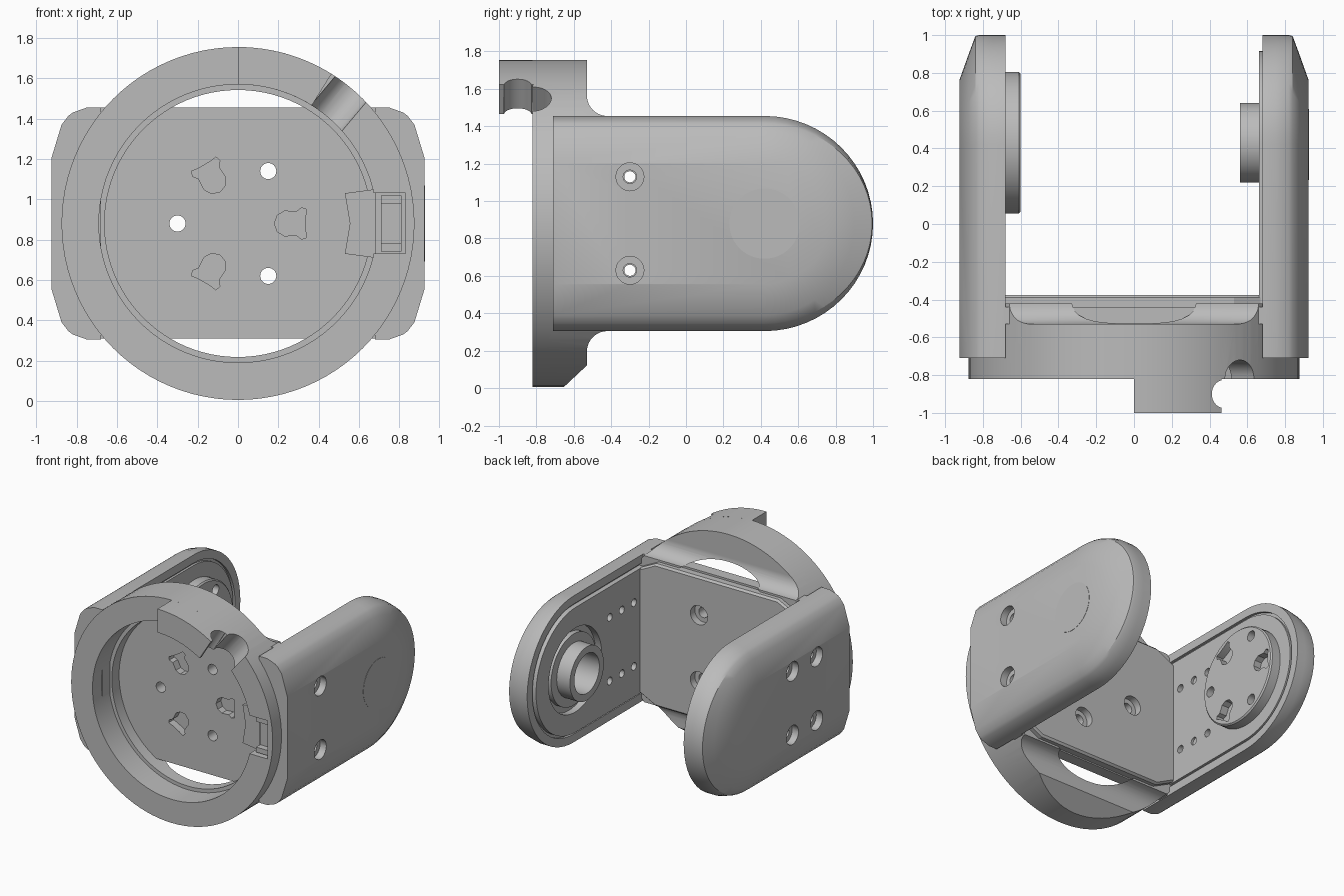
import bpy, bmesh
from math import sin, cos, pi, radians

if "Cube" in bpy.data.objects:
    bpy.data.objects.remove(bpy.data.objects["Cube"])

GREY = (0.5, 0.5, 0.5, 1)
grey = bpy.data.materials.new("plain_grey")
grey.use_nodes = True
grey.diffuse_color = GREY
grey.node_tree.nodes["Principled BSDF"].inputs["Base Color"].default_value = GREY

MID = 0.88      # height of the ring axis
PIVOT = 0.43    # distance of the arm pivot along y


def loft(name, rings):
    """Closed solid through matching rings of points."""
    bm = bmesh.new()
    loops = [[bm.verts.new(p) for p in ring] for ring in rings]
    n = len(loops[0])
    for a, b in zip(loops, loops[1:]):
        for i in range(n):
            j = (i + 1) % n
            bm.faces.new((a[i], a[j], b[j], b[i]))
    bm.faces.new(loops[0])
    bm.faces.new(loops[-1])
    bmesh.ops.recalc_face_normals(bm, faces=bm.faces)
    mesh = bpy.data.meshes.new(name)
    bm.to_mesh(mesh)
    bm.free()
    mesh.materials.append(grey)
    obj = bpy.data.objects.new(name, mesh)
    bpy.context.collection.objects.link(obj)
    return obj


def prism(name, pts, axis, a, b):
    """Extrude (x, z) points along y, or (y, z) points along x."""
    def place(t):
        return [(t, u, v) if axis == "x" else (u, t, v) for u, v in pts]
    return loft(name, [place(a), place(b)])


def circle(cu, r, n=64, cv=MID):
    return [(cu + r * cos(2 * pi * i / n), cv + r * sin(2 * pi * i / n)) for i in range(n)]


def rect(u0, u1, v0, v1):
    return [(u0, v0), (u1, v0), (u1, v1), (u0, v1)]


def stadium(start, inset_z, inset_y, n=32):
    """Arm outline in (y, z): straight at the ring, round at the far end."""
    h, e = 0.575 - inset_z, 0.58 - inset_y
    arc = [(0.42 + e * cos(a), MID + h * sin(a))
           for a in (pi * i / n - pi / 2 for i in range(n + 1))]
    return [(start, MID - h)] + arc + [(start, MID + h)]


def cut(obj, cutters):
    for c in cutters:
        mod = obj.modifiers.new("cut", "BOOLEAN")
        mod.operation, mod.solver, mod.object = "DIFFERENCE", "EXACT", c
    deps = bpy.context.evaluated_depsgraph_get()
    mesh = bpy.data.meshes.new_from_object(obj.evaluated_get(deps))
    obj.modifiers.clear()
    obj.data = mesh
    for c in cutters:
        bpy.data.objects.remove(c)


def at_angle(cu, r, deg):
    return cu + r * cos(radians(deg)), MID + r * sin(radians(deg))


def bell(cu, deg):
    """Bell-shaped key pocket pointing away from the centre."""
    half = [(-.1, 0), (-.085, .04), (-.05, .062), (.01, .058),
            (.035, .078), (.06, .07), (.055, .035)]
    pts = half + [(u, -v) for u, v in half[:0:-1]]
    c, s = cos(radians(deg)), sin(radians(deg))
    return [(cu + (0.28 + u) * c - v * s, MID + (0.28 + u) * s + v * c) for u, v in pts]


def radial_rod(deg, y, r):
    """Round cutter running outward from the ring axis."""
    c, s = cos(radians(deg)), sin(radians(deg))
    return loft("cutter", [[(d * c - u * s, y + v, MID + d * s + u * c)
                            for u, v in circle(0, r, 32, 0)] for d in (0.5, 1.1)])


# Ring, flared into the arms at the back
ring = prism("ring", circle(0, 0.875, 96), "y", -0.82, -0.42)
flare = [(-0.42 + 0.11 * cos(a), 1.565 + 0.11 * sin(a))
         for a in (pi + pi / 2 * i / 10 for i in range(11))]
above = [(-0.53, 2)] + flare + [(0, 1.455), (0, 2)]
cut(ring, [
    prism("cutter", circle(0, 0.69, 96), "y", -1, -0.62),
    prism("cutter", circle(0, 0.662, 96), "y", -0.7, 0),
    prism("cutter", above, "x", -1, 1),
    prism("cutter", [(y, 2 * MID - z) for y, z in above], "x", -1, 1),
    prism("cutter", [(-0.67, -0.01), (-0.51, 0.14), (-0.51, -0.01)], "x", -1, 1),
    prism("cutter", rect(0.6, 0.83, 0.73, 1.03), "y", -1, -0.7),
    radial_rod(50, -0.82, 0.1),
])

# Hooked tab on the ring front
angles = [58 + 32 * i / 12 for i in range(13)]
tab = prism("hook_tab", [at_angle(0, 0.875, a) for a in angles]
            + [at_angle(0, 0.69, a) for a in reversed(angles)], "y", -1, -0.815)
cut(tab, [radial_rod(57, -0.9, 0.075)])

# Latch beside the bore
latch = prism("latch_block", rect(0.71, 0.81, 0.74, 1.02), "y", -0.79, -0.69)
cut(latch, [prism("cutter", rect(0.7, 0.82, 0.78, 0.98), "y", -0.85, -0.74)])
prism("latch_tongue", [(0.53, 1.03), (0.68, 1.05), (0.68, 0.71), (0.53, 0.73), (0.555, MID)],
      "y", -0.7, -0.5)

# Back plate with stepped rear panel
plate = prism("back_plate", rect(-0.69, 0.69, 0.31, 1.455), "y", -0.53, -0.44)
panel = []
for y, d in ((-0.46, 0), (-0.39, 0), (-0.375, 0.015)):
    x, h = 0.69, 0.56 - d
    panel.append([(px, y, MID + pz) for px, pz in
                  ((-x, 0.48 - d), (-0.53, h), (0.53, h), (x, 0.48 - d),
                   (x, d - 0.48), (0.53, -h), (-0.53, -h), (-x, d - 0.48))])
rear = loft("rear_panel", panel)


def plate_holes():
    out = []
    for deg in (60, 180, 300):
        u, v = at_angle(0, 0.3, deg)
        out += [prism("cutter", circle(u, 0.04, 24, v), "y", -1, 0),
                prism("cutter", circle(u, 0.075, 24, v), "y", -0.43, 0)]
    return out


cut(plate, plate_holes()
    + [prism("cutter", bell(0, d), "y", -0.6, -0.47) for d in (0, 120, 240)])
cut(rear, plate_holes())

# Arms: rounded slabs with sloped outer borders
for side, s in (("left", 1), ("right", -1)):
    layers = ((0.68, 0, 0), (0.75, 0, 0), (0.82, 0.025, 0), (0.84, 0.04, 0.005),
              (0.875, 0.085, 0.1), (0.925, 0.25, 0.24))
    arm = loft(side + "_arm", [[(s * x, y, z) for y, z in stadium(-0.71, iz, iy)]
                               for x, iz, iy in layers])
    face = 0.662 if s > 0 else 0.682
    inner = prism(side + "_inner_panel", stadium(-0.45, 0.085, 0.085), "x", s * face, s * 0.71)

    def screw_holes(r, a, b, ys):
        return [prism("cutter", circle(y, r, 20, MID + dz), "x", s * a, s * b)
                for y in ys for dz in (-0.25, 0.25)]

    outer_ys = (-0.3,) if s > 0 else (-0.3, 0)
    arm_cuts = [prism("cutter", stadium(-0.45, 0.065, 0.065), "x", s * 0.6, s * 0.7)]
    arm_cuts += screw_holes(0.036, 0.6, 1, outer_ys) + screw_holes(0.075, 0.87, 1, outer_ys)
    panel_cuts = screw_holes(0.03, 0.6, 0.8, (-0.3, -0.15, 0))
    if s > 0:
        arm_cuts += [prism("cutter", circle(PIVOT, 0.33), "x", 0.6, 0.715),
                     prism("cutter", circle(PIVOT, 0.155), "x", 0.6, 0.8)]
        panel_cuts.append(prism("cutter", circle(PIVOT, 0.33), "x", 0.6, 0.8))
    cut(arm, arm_cuts)
    cut(inner, panel_cuts)

# Hollow pivot boss on the left arm, and its flush outer cap
for name, r, x in (("pivot_collar", 0.28, 0.675), ("pivot_boss", 0.21, 0.56)):
    boss = prism(name, circle(PIVOT, r), "x", x, 0.73)
    cut(boss, [prism("cutter", circle(PIVOT, 0.155), "x", 0.5, 0.8)])
prism("pivot_cap", circle(0.42, 0.188), "x", 0.92, 0.927)

# Drive disc on the right arm
disc = loft("drive_disc", [[(x, y, z) for y, z in circle(PIVOT, r)]
                           for x, r in ((-0.7, 0.375), (-0.61, 0.375), (-0.6, 0.365))])
cut(disc, [prism("cutter", bell(PIVOT, d), "x", -0.66, -0.5) for d in (0, 120, 240)]
    + [prism("cutter", circle(at_angle(PIVOT, 0.3, d)[0], 0.04, 24, at_angle(PIVOT, 0.3, d)[1]),
             "x", -0.66, -0.5) for d in (60, 180, 300)])

# Smooth the round surfaces, keep edges sharp
bpy.ops.object.select_all(action="DESELECT")
for obj in bpy.context.collection.objects:
    if obj.type == "MESH":
        obj.select_set(True)
        bpy.context.view_layer.objects.active = obj
bpy.ops.object.shade_smooth_by_angle(angle=radians(25))
